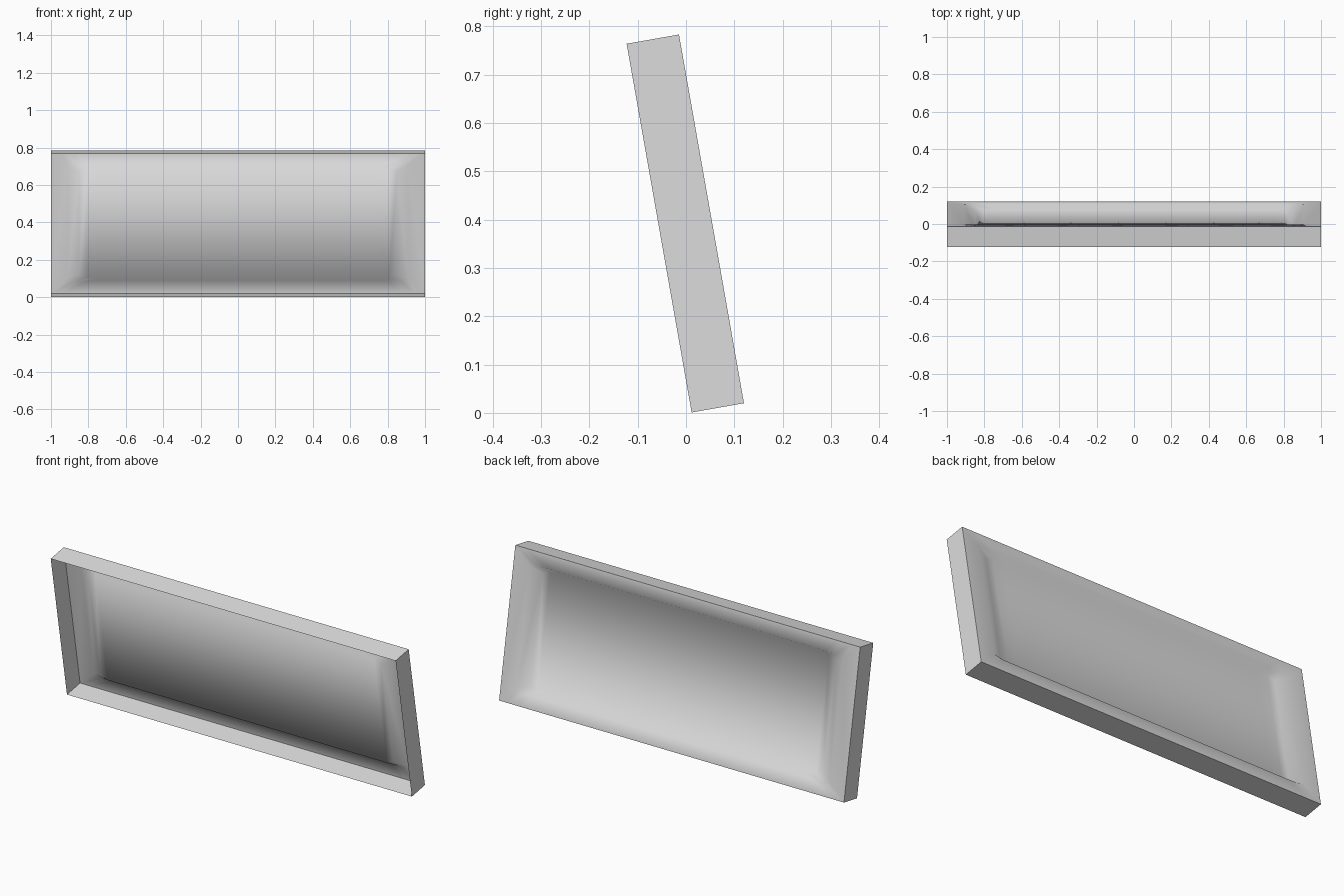
import bpy
import bmesh
from math import radians

HALF, HEIGHT, DEPTH = 1.0, 0.775, 0.11

cube = bpy.data.objects.get("Cube")
if cube:
    bpy.data.objects.remove(cube, do_unlink=True)

grey = bpy.data.materials.new("light_grey")
grey.use_nodes = True
colour = (0.72, 0.72, 0.72, 1)
grey.diffuse_color = colour
grey.node_tree.nodes["Principled BSDF"].inputs["Base Color"].default_value = colour


def add_part(name, bm, smooth=False):
    """Turn a bmesh into an object leaning forward on its lower edge."""
    mesh = bpy.data.meshes.new(name)
    for face in bm.faces:
        face.smooth = smooth
    bm.to_mesh(mesh)
    bm.free()
    mesh.materials.append(grey)
    obj = bpy.data.objects.new(name, mesh)
    bpy.context.collection.objects.link(obj)
    obj.rotation_euler.x = radians(10)
    obj.location = (0, 0.12, 0.02)
    return obj


# Rim: four thin walls around the panel
bm = bmesh.new()
corners = [(-HALF, 0), (HALF, 0), (HALF, HEIGHT), (-HALF, HEIGHT)]
for i, (x0, z0) in enumerate(corners):
    x1, z1 = corners[(i + 1) % 4]
    bm.faces.new([bm.verts.new(p) for p in (
        (x0, -DEPTH, z0), (x0, 0, z0), (x1, 0, z1), (x1, -DEPTH, z1))])
bmesh.ops.remove_doubles(bm, verts=bm.verts, dist=0.0001)
bmesh.ops.recalc_face_normals(bm, faces=bm.faces)
add_part("rim_walls", bm)

# Panel: nested rings (edge, flat flange, raised ridge) closed by a flat field
# Each ring: half width, top and bottom margin, forward depth, corner rounding
rings = [(HALF, 0, 0, 0), (0.91, 0.068, 0, 0.012), (0.85, 0.09, 0.03, 0.018)]
columns = [-1, -0.95, -0.88, -0.6, -0.3, 0, 0.3, 0.6, 0.88, 0.95, 1]

bm = bmesh.new()
bottoms, tops = [], []
for half, margin, depth, rounding in rings:
    low, high = [], []
    for c in columns:
        inset = margin + (rounding if abs(c) == 1 else 0)
        low.append(bm.verts.new((c * half, -depth, inset)))
        high.append(bm.verts.new((c * half, -depth, HEIGHT - inset)))
    bottoms.append(low)
    tops.append(high)

# Long strips run from the lower edge up over the field to the upper edge
rows = bottoms + tops[::-1]
for a, b in zip(rows, rows[1:]):
    for i in range(len(columns) - 1):
        bm.faces.new((a[i], a[i + 1], b[i + 1], b[i]))

# Side strips join the ring ends
for end in (0, -1):
    for k in range(len(rings) - 1):
        bm.faces.new((bottoms[k][end], bottoms[k + 1][end],
                      tops[k + 1][end], tops[k][end]))
bmesh.ops.recalc_face_normals(bm, faces=bm.faces)
add_part("raised_panel", bm, smooth=True)
